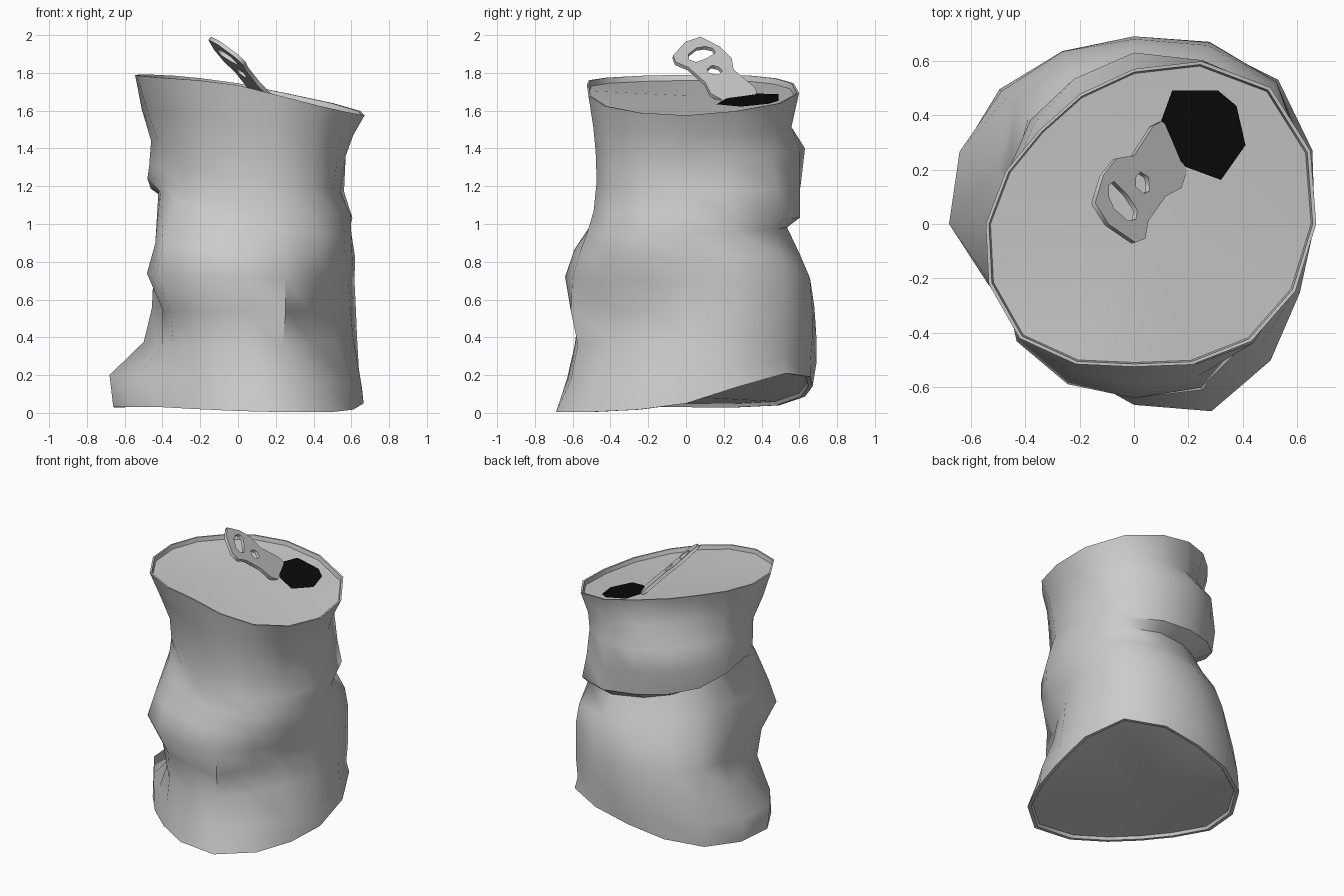
import bpy, bmesh, math
from mathutils import Vector
from mathutils.bvhtree import BVHTree

if "Cube" in bpy.data.objects:
    bpy.data.objects.remove(bpy.data.objects["Cube"])

N = 16  # sides of the can

# Crushed wall: radius in 8 compass directions (from +x, every 45 degrees), rim to foot
RADII = [
    [.67, .71, .57, .49, .545, .595, .525, .61],
    [.61, .66, .53, .43, .51, .52, .49, .58],
    [.57, .65, .63, .52, .46, .46, .465, .57],
    [.54, .67, .61, .54, .47, .45, .46, .56],
    [.595, .70, .585, .52, .48, .43, .475, .58],
    [.60, .65, .49, .39, .42, .47, .50, .62],
    [.605, .72, .56, .47, .40, .56, .59, .62],
    [.585, .74, .65, .55, .45, .61, .64, .60],
    [.595, .74, .68, .62, .39, .51, .565, .53],
    [.61, .74, .69, .66, .43, .48, .59, .55],
    [.65, .73, .69, .69, .68, .53, .63, .65],
    [.665, .75, .67, .70, .66, .56, .665, .71],
]
# Ring heights: (mean, tilt, uphill direction) or one value per direction
HEIGHTS = [
    [1.575, 1.64, 1.745, 1.785, 1.79, 1.775, 1.735, 1.625],
    (1.54, .07, 180), (1.40, .04, 180), (1.24, .07, 190),
    [1.05, 1.02, 1.06, 1.12, 1.24, 1.2, 1.1, 1.05],
    [.95, .97, 1.0, 1.07, 1.19, 1.12, 1.0, .94],
    (.86, .04, 190), (.72, .02, 180), (.55, .01, 90), (.38, .03, 60),
    [.17, .29, .26, .2, .2, .2, .18, .17],
    [.05, .21, .14, .04, .03, .03, .01, .005],
]
# Sharp dents at the front right and left foot: (ring, side) -> radius
DENT = {(7, 13): .65, (8, 13): .66, (8, 15): .53, (9, 13): .62, (9, 15): .56,
        (10, 13): .66, (11, 13): .745, (10, 15): .64, (11, 15): .66,
        (10, 9): .57, (11, 9): .58, (10, 11): .56, (11, 11): .585}


def spread(vals):
    """Eight values -> sixteen, smoothly interpolated around the loop."""
    out = []
    for i in range(8):
        a, b, c, d = (vals[(i + k) % 8] for k in (-1, 0, 1, 2))
        out += [b, (9 * (b + c) - a - d) / 16]
    return out


def ring_points(k):
    radii = spread(RADII[k])
    h = HEIGHTS[k]
    if isinstance(h, tuple):
        h = [h[0] + h[1] * math.cos(math.radians(45 * i - h[2])) for i in range(8)]
    zs = spread(h)
    pts = []
    for i in range(N):
        r, a = DENT.get((k, i), radii[i]), math.tau * i / N
        pts.append(Vector((r * math.cos(a), r * math.sin(a), max(zs[i], 0))))
    return pts


def inset(pts, factor, dz):
    c = sum(pts, Vector()) / len(pts)
    return [Vector((c.x + (p.x - c.x) * factor, c.y + (p.y - c.y) * factor, p.z + dz)) for p in pts]


def add_object(name, bm, angle):
    bmesh.ops.recalc_face_normals(bm, faces=bm.faces)
    me = bpy.data.meshes.new(name)
    bm.to_mesh(me)
    ob = bpy.data.objects.new(name, me)
    bpy.context.collection.objects.link(ob)
    bpy.ops.object.select_all(action='DESELECT')
    ob.select_set(True)
    bpy.context.view_layer.objects.active = ob
    bpy.ops.object.shade_smooth_by_angle(angle=math.radians(angle))
    return ob


# Can body: lid panel, lip, crushed wall, foot rim and base panel
wall = [ring_points(k) for k in range(len(RADII))]
loops = [inset(wall[0], .97, -.03), inset(wall[0], .98, 0)] + wall
loops += [inset(wall[-1], .965, 0), inset(wall[-1], .95, .02)]
bm = bmesh.new()
rings = [[bm.verts.new(p) for p in loop] for loop in loops]
for up, low in zip(rings, rings[1:]):
    for i in range(N):
        j = (i + 1) % N
        bm.faces.new((up[i], up[j], low[j], low[i]))
for ring in (rings[0], rings[-1]):
    centre = bm.verts.new(sum((v.co for v in ring), Vector()) / N)
    for i in range(N):
        bm.faces.new((ring[i], ring[(i + 1) % N], centre))
add_object("can_body", bm, 50)
surface = BVHTree.FromBMesh(bm)
bm.free()

# Mouth opening: dark patch draped on the lid
HOLE = [(.14, .49), (.31, .49), (.377, .434), (.41, .29), (.32, .162),
        (.19, .21), (.12, .29), (.10, .38)]


def drape(x, y):
    hit = surface.ray_cast(Vector((x, y, 3)), Vector((0, 0, -1)))[0]
    return hit + Vector((0, 0, .006))


bm = bmesh.new()
mid = Vector((.26, .33))
outer = [bm.verts.new(drape(*p)) for p in HOLE]
inner = [bm.verts.new(drape(*mid.lerp(Vector(p), .5))) for p in HOLE]
hub = bm.verts.new(drape(*mid))
for i in range(len(HOLE)):
    j = (i + 1) % len(HOLE)
    bm.faces.new((outer[i], inner[i], inner[j], outer[j]))
    bm.faces.new((inner[i], hub, inner[j]))
opening = add_object("mouth_opening", bm, 30)
bm.free()
black = bpy.data.materials.new("black")
black.diffuse_color = (.003, .003, .003, 1)
black.use_nodes = True
black.node_tree.nodes["Principled BSDF"].inputs["Base Color"].default_value = black.diffuse_color
opening.data.materials.append(black)

# Pull tab: flat outline with two holes, tilted up from the lid
TAB = [(-.15, .076), (-.10, -.003), (-.002, -.07), (.034, -.056), (.046, .01), (.11, .10),
       (.167, .13), (.19, .20), (.185, .25), (.16, .33), (.094, .375), (.065, .36),
       (-.006, .25), (-.07, .24), (-.12, .177)]
SLOT = [(-.10, .14), (-.08, .155), (-.035, .11), (.005, .05), (0, .015), (-.03, .01),
        (-.08, .055), (-.10, .10)]
RIVET_HOLE = [(0, .17), (.017, .19), (.046, .17), (.05, .12), (.03, .11), (0, .135)]
cu = bpy.data.curves.new("pull_tab", 'CURVE')
cu.dimensions, cu.fill_mode, cu.extrude = '2D', 'BOTH', .011
for outline in (TAB, SLOT, RIVET_HOLE):
    sp = cu.splines.new('POLY')
    sp.points.add(len(outline) - 1)
    for p, (x, y) in zip(sp.points, outline):
        p.co = (x, y, 0, 1)
    sp.use_cyclic_u = True
tab = bpy.data.objects.new("pull_tab", cu)
bpy.context.collection.objects.link(tab)
bpy.ops.object.select_all(action='DESELECT')
tab.select_set(True)
bpy.context.view_layer.objects.active = tab
bpy.ops.object.convert(target='MESH')
tab = bpy.context.view_layer.objects.active
normal = Vector((.908, .249, 1)).normalized()
for v in tab.data.vertices:
    x, y, h = v.co
    v.co = Vector((x, y, 1.993 - .908 * (x + .16) - .249 * (y - .074))) + normal * h
